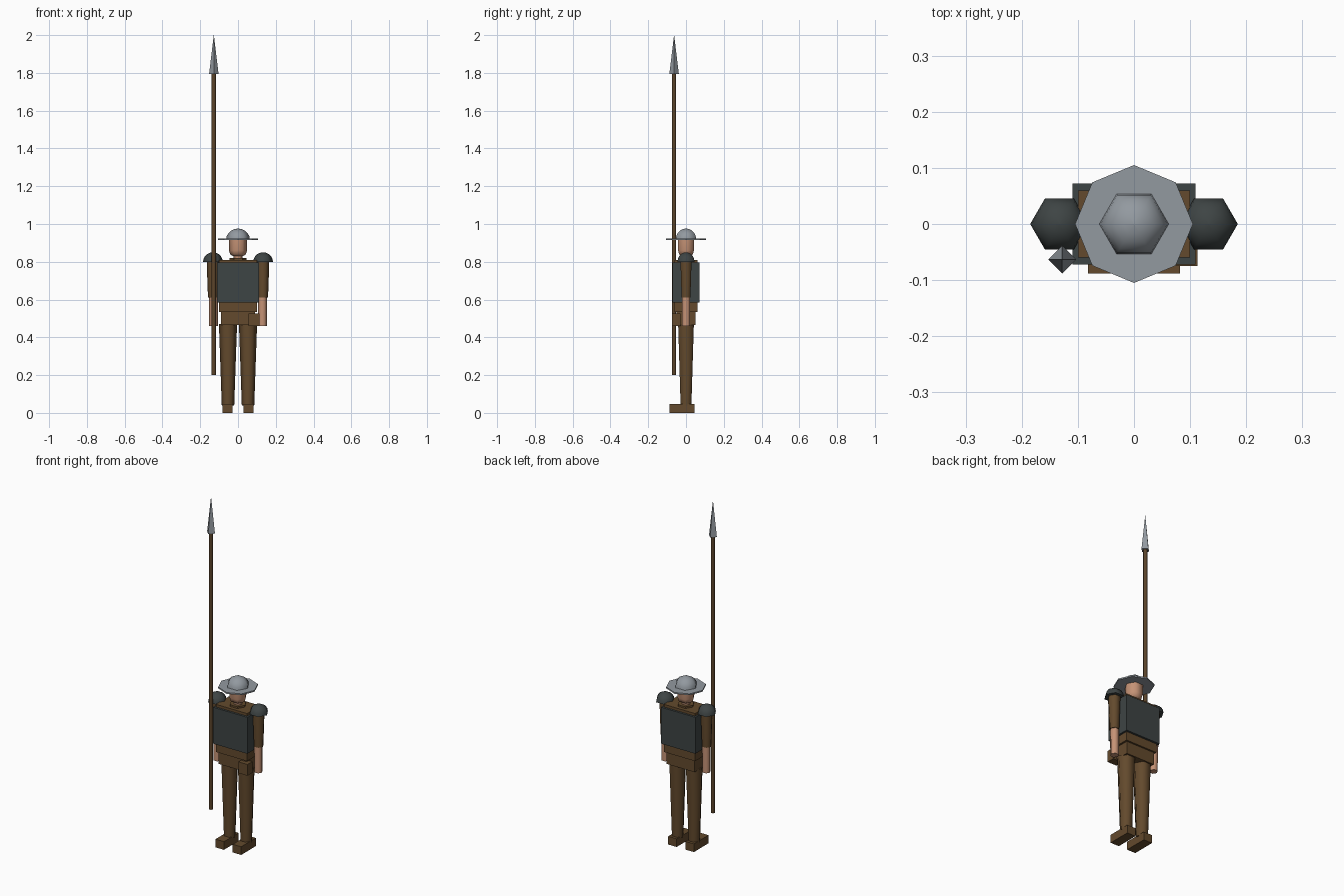
import bpy
import math

cube = bpy.data.objects.get("Cube")
if cube:
    bpy.data.objects.remove(cube, do_unlink=True)


def material(name, rgb):
    m = bpy.data.materials.new(name)
    m.use_nodes = True
    m.diffuse_color = (*rgb, 1)
    m.node_tree.nodes["Principled BSDF"].inputs["Base Color"].default_value = (*rgb, 1)
    return m


leather = material("brown leather", (0.125, 0.068, 0.026))
wood = material("dark wood", (0.105, 0.058, 0.024))
dark_iron = material("dark iron", (0.048, 0.058, 0.058))
steel = material("steel", (0.29, 0.32, 0.35))
skin = material("skin", (0.56, 0.29, 0.18))


def add_mesh(name, verts, faces, mat, smooth):
    mesh = bpy.data.meshes.new(name)
    mesh.from_pydata(verts, [], faces)
    mesh.materials.append(mat)
    obj = bpy.data.objects.new(name, mesh)
    bpy.context.collection.objects.link(obj)
    if smooth:
        bpy.ops.object.select_all(action="DESELECT")
        obj.select_set(True)
        bpy.context.view_layer.objects.active = obj
        bpy.ops.object.shade_smooth_by_angle(angle=math.radians(62))
    return obj


def box(name, mat, xs, ys, zs):
    """Box from its low and high limits on each axis."""
    verts = [(x, y, z) for x in xs for y in ys for z in zs]
    faces = [(0, 1, 3, 2), (4, 6, 7, 5), (0, 4, 5, 1), (2, 3, 7, 6), (0, 2, 6, 4), (1, 5, 7, 3)]
    return add_mesh(name, verts, faces, mat, False)


def lathe(name, mat, profile, x=0, y=0, sides=6, smooth=True):
    """Turned solid from (radius, z) pairs, low to high; a corner points along x."""
    verts, faces = [], []
    for r, z in profile:
        for i in range(sides):
            a = math.tau * i / sides
            verts.append((x + r * math.cos(a), y + r * math.sin(a), z))
    for k in range(len(profile) - 1):
        for i in range(sides):
            j = (i + 1) % sides
            lo, hi = k * sides, (k + 1) * sides
            faces.append((lo + i, lo + j, hi + j, hi + i))
    faces.append(tuple(reversed(range(sides))))
    top = (len(profile) - 1) * sides
    faces.append(tuple(range(top, top + sides)))
    return add_mesh(name, verts, faces, mat, smooth)


def dome(radius, height, base, steps=5):
    angles = [math.pi / 2 * i / steps for i in range(steps + 1)]
    return [(max(radius * math.cos(a), 0.0005), base + height * math.sin(a)) for a in angles]


# Body
box("torso", leather, (-0.1, 0.1), (-0.06, 0.06), (0.535, 0.81))
box("breastplate", dark_iron, (-0.11, 0.11), (-0.072, 0.072), (0.585, 0.795))
box("hips", leather, (-0.09, 0.09), (-0.05, 0.05), (0.465, 0.535))
box("pouch", leather, (0.055, 0.113), (-0.075, -0.03), (0.46, 0.525))

# Head and hat
lathe("collar", leather, [(0.045, 0.805), (0.045, 0.82)], smooth=False)
lathe("neck", skin, [(0.024, 0.8), (0.024, 0.85)])
lathe("head", skin, [(0.026, 0.83), (0.042, 0.84), (0.048, 0.86), (0.048, 0.92)])
lathe("hat_brim", steel, [(0.105, 0.914), (0.105, 0.922)], sides=8, smooth=False)
lathe("hat_dome", steel, dome(0.0625, 0.058, 0.918))

# Limbs on both sides
for side, s in (("left", 1), ("right", -1)):
    lathe(side + "_leg", leather, [(0.033, 0.04), (0.048, 0.47)], x=s * 0.053)
    box(side + "_shoe", leather, sorted((s * 0.028, s * 0.082)), (-0.088, 0.045), (0, 0.047))
    lathe(side + "_sleeve", leather, [(0.027, 0.61), (0.033, 0.78), (0.033, 0.81)], x=s * 0.132)
    lathe(side + "_forearm", skin, [(0.023, 0.46), (0.024, 0.615)], x=s * 0.13)
    lathe(side + "_shoulder_pad", dark_iron, dome(0.052, 0.05, 0.8), x=s * 0.133)

# Spear
lathe("spear_shaft", wood, [(0.012, 0.2), (0.012, 1.8)], x=-0.128, y=-0.063)
lathe("spear_head", steel, [(0.025, 1.795), (0.0003, 2)], x=-0.128, y=-0.063, sides=4, smooth=False)
